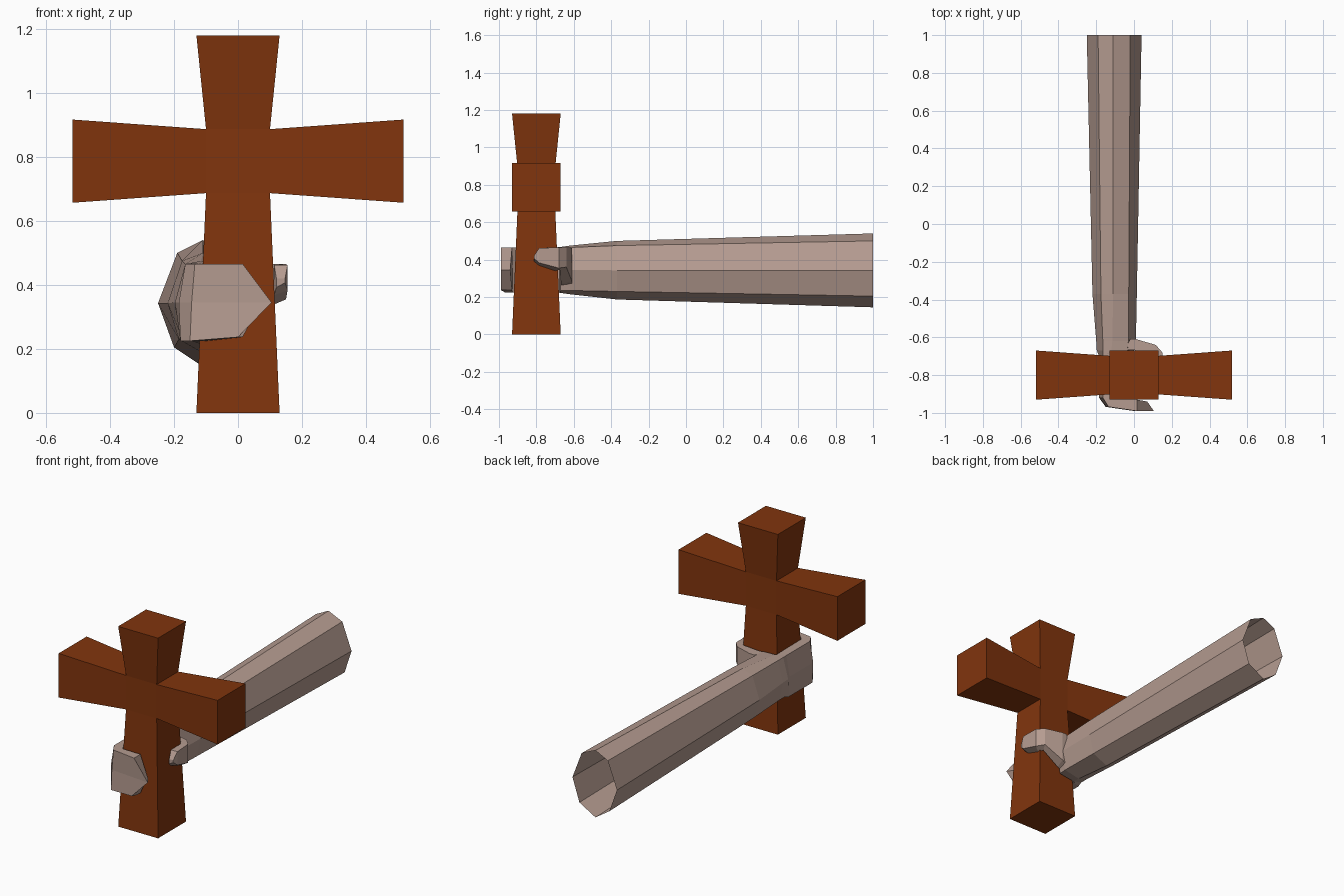
import bpy, bmesh
from mathutils import Vector

if "Cube" in bpy.data.objects:
    bpy.data.objects.remove(bpy.data.objects["Cube"])


def material(name, color):
    m = bpy.data.materials.new(name)
    m.diffuse_color = color
    m.use_nodes = True
    m.node_tree.nodes["Principled BSDF"].inputs["Base Color"].default_value = m.diffuse_color
    return m


def add_object(name, bm, mat):
    bmesh.ops.recalc_face_normals(bm, faces=bm.faces[:])
    mesh = bpy.data.meshes.new(name)
    bm.to_mesh(mesh)
    bm.free()
    mesh.materials.append(mat)
    ob = bpy.data.objects.new(name, mesh)
    bpy.context.collection.objects.link(ob)
    return ob


def loft(bm, rings):
    """Skin a list of equal-length point rings; returns the last ring's verts."""
    rows = [[bm.verts.new(p) for p in r] for r in rings]
    n = len(rows[0])
    for a, b in zip(rows, rows[1:]):
        for i in range(n):
            j = (i + 1) % n
            bm.faces.new((a[i], a[j], b[j], b[i]))
    return rows[-1]


wood = material("wood", (0.22, 0.035, 0.004, 1))
skin = material("skin", (0.46, 0.33, 0.28, 1))

# Cross: a cube core with four flared arms extruded from its faces
bm = bmesh.new()
bmesh.ops.create_cube(bm, size=0.2)
core = Vector((0, -0.8, 0.787))
bmesh.ops.translate(bm, verts=bm.verts[:], vec=core)
reach = {(1, 0, 0): 0.518, (-1, 0, 0): 0.518, (0, 0, 1): 0.393, (0, 0, -1): 0.787}
bm.normal_update()
for face in bm.faces[:]:
    d = tuple(round(c) for c in face.normal)
    if d not in reach:
        continue
    axis = Vector(d)
    new = bmesh.ops.extrude_discrete_faces(bm, faces=[face])["faces"][0]
    for v in new.verts:
        off = v.co - core
        side = off - axis * off.dot(axis)
        v.co = core + side * 1.3 + axis * reach[d]
add_object("cross", bm, wood)


# Forearm: open octagonal tube; points run top, round the -x side, bottom, +x side
def arm_ring(y, xs, zs):
    l, ul, mid, ur, r = xs
    t, u, m, lo, b = zs
    return [(mid, y, t), (ul, y, u), (l, y, m), (ul - 0.01, y, lo),
            (mid, y, b), (ur + 0.015, y, lo), (r, y, m), (ur, y, u)]


# Hand: slab section from an outer and an inner corner, slightly bulged outside
def hand_ring(outer, inner, top=0.465, bot=0.225, bulge=(-0.02, 0)):
    (ox, oy), (ix, iy) = outer, inner
    mx, my = (ox + ix) / 2, (oy + iy) / 2
    m = 0.345
    return [(mx, my, top), (ox, oy, top), (ox + bulge[0], oy + bulge[1], m),
            (ox - 0.015, oy, bot), (mx, my, bot), (ix, iy, bot),
            (ix, iy, m), (ix, iy, top)]


bm = bmesh.new()
finger_end = hand_ring((0.015, -0.99), (0.015, -0.93), bot=0.237, bulge=(0.09, 0.0))
finger_end[6] = (0.07, -0.94, 0.345)
end = loft(bm, [
    arm_ring(1.0, (-0.25, -0.19, -0.11, -0.02, 0.04), (0.54, 0.5, 0.343, 0.205, 0.145)),
    arm_ring(-0.37, (-0.22, -0.175, -0.11, -0.028, 0.015), (0.5, 0.475, 0.343, 0.23, 0.187)),
    arm_ring(-0.62, (-0.2, -0.165, -0.115, -0.03, 0.01), (0.475, 0.465, 0.345, 0.235, 0.215)),
    arm_ring(-0.67, (-0.197, -0.165, -0.12, -0.035, 0.0), (0.468, 0.465, 0.345, 0.235, 0.222)),
    hand_ring((-0.165, -0.7), (-0.115, -0.675)),
    hand_ring((-0.165, -0.92), (-0.112, -0.91)),
    hand_ring((-0.135, -0.968), (-0.1, -0.927), bulge=(-0.01, 0)),
    finger_end,
])
bm.faces.new((end[0], end[1], end[2], end[6], end[7]))
bm.faces.new((end[2], end[3], end[4], end[5], end[6]))
add_object("arm_and_fingers", bm, skin)


# Thumb: five-sided sections curling round the far side of the cross
def thumb_ring(outer, inner, top, mid, bot):
    (ox, oy), (ix, iy) = outer, inner
    return [(ox, oy, top), (ox, oy, mid), (ox, oy, bot + 0.015),
            (ix, iy, bot), (ix, iy, top)]


bm = bmesh.new()
tip = loft(bm, [
    thumb_ring((-0.02, -0.61), (-0.05, -0.668), 0.463, 0.4, 0.25),
    thumb_ring((0.012, -0.61), (0.0, -0.668), 0.463, 0.4, 0.27),
    thumb_ring((0.115, -0.64), (0.1, -0.675), 0.465, 0.4, 0.345),
    thumb_ring((0.15, -0.68), (0.115, -0.7), 0.465, 0.4, 0.34),
    thumb_ring((0.155, -0.785), (0.113, -0.785), 0.462, 0.41, 0.368),
    thumb_ring((0.147, -0.813), (0.12, -0.813), 0.42, 0.41, 0.392),
])
bm.faces.new(tip)
add_object("thumb", bm, skin)
